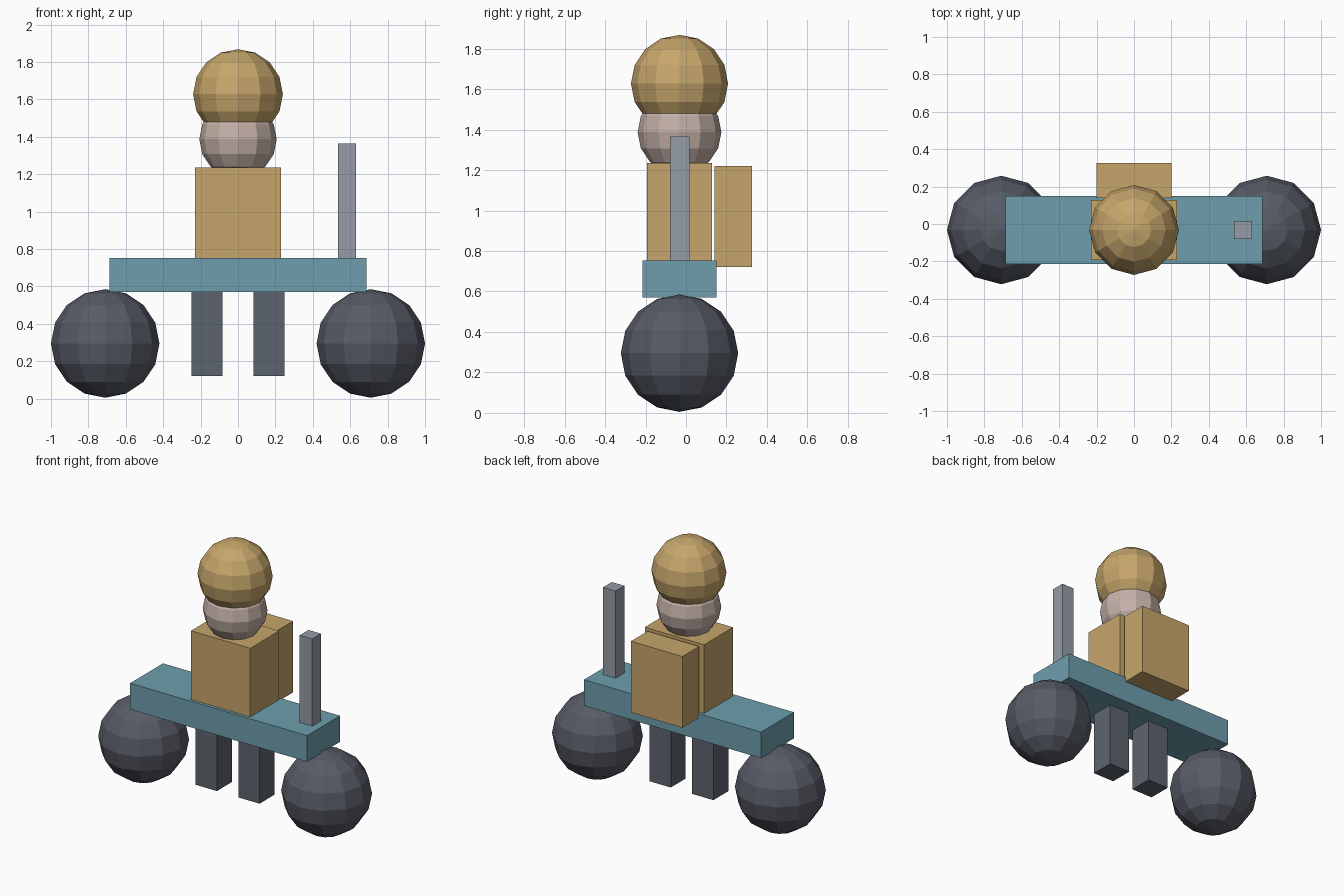
import bpy

if "Cube" in bpy.data.objects:
    bpy.data.objects.remove(bpy.data.objects["Cube"])


def material(name, r, g, b):
    """Flat material from an sRGB colour (0-255), stored as linear."""
    def lin(c):
        c /= 255
        return c / 12.92 if c <= 0.04045 else ((c + 0.055) / 1.055) ** 2.4
    m = bpy.data.materials.new(name)
    m.diffuse_color = (lin(r), lin(g), lin(b), 1)
    m.use_nodes = True
    m.node_tree.nodes["Principled BSDF"].inputs["Base Color"].default_value = m.diffuse_color
    return m


TAN = material("tan", 198, 166, 107)
SKIN = material("pale pink", 196, 177, 168)
TEAL = material("teal", 109, 158, 172)
CHARCOAL = material("charcoal", 87, 91, 102)
SLATE = material("slate grey", 92, 100, 110)
STEEL = material("steel grey", 148, 156, 165)


def box(name, lo, hi, mat):
    """Box between two opposite corners."""
    bpy.ops.mesh.primitive_cube_add(
        size=1, location=[(a + b) / 2 for a, b in zip(lo, hi)])
    ob = bpy.context.object
    ob.name = name
    ob.scale = [b - a for a, b in zip(lo, hi)]
    bpy.ops.object.transform_apply(location=False, rotation=False, scale=True)
    ob.data.materials.append(mat)


def ball(name, centre, radius, mat):
    """Faceted low-poly ball."""
    bpy.ops.mesh.primitive_uv_sphere_add(
        segments=12, ring_count=8, radius=radius, location=centre)
    ob = bpy.context.object
    ob.name = name
    ob.data.materials.append(mat)


# Wheels and legs, mirrored left and right
for side, s in (("left", -1), ("right", 1)):
    ball(side + "_wheel", (s * 0.71, -0.032, 0.295), 0.29, CHARCOAL)
    x0, x1 = sorted((s * 0.083, s * 0.248))
    box(side + "_leg", (x0, -0.115, 0.12), (x1, 0.05, 0.575), SLATE)

# Deck and handle post
box("deck", (-0.687, -0.215, 0.57), (0.687, 0.15, 0.753), TEAL)
box("handle_post", (0.535, -0.08, 0.75), (0.632, 0.017, 1.365), STEEL)

# Rider
box("torso", (-0.23, -0.193, 0.75), (0.23, 0.128, 1.235), TAN)
box("backpack", (-0.2, 0.14, 0.72), (0.2, 0.325, 1.22), TAN)
ball("face", (0, -0.032, 1.387), 0.207, SKIN)
ball("helmet", (0, -0.032, 1.628), 0.24, TAN)
